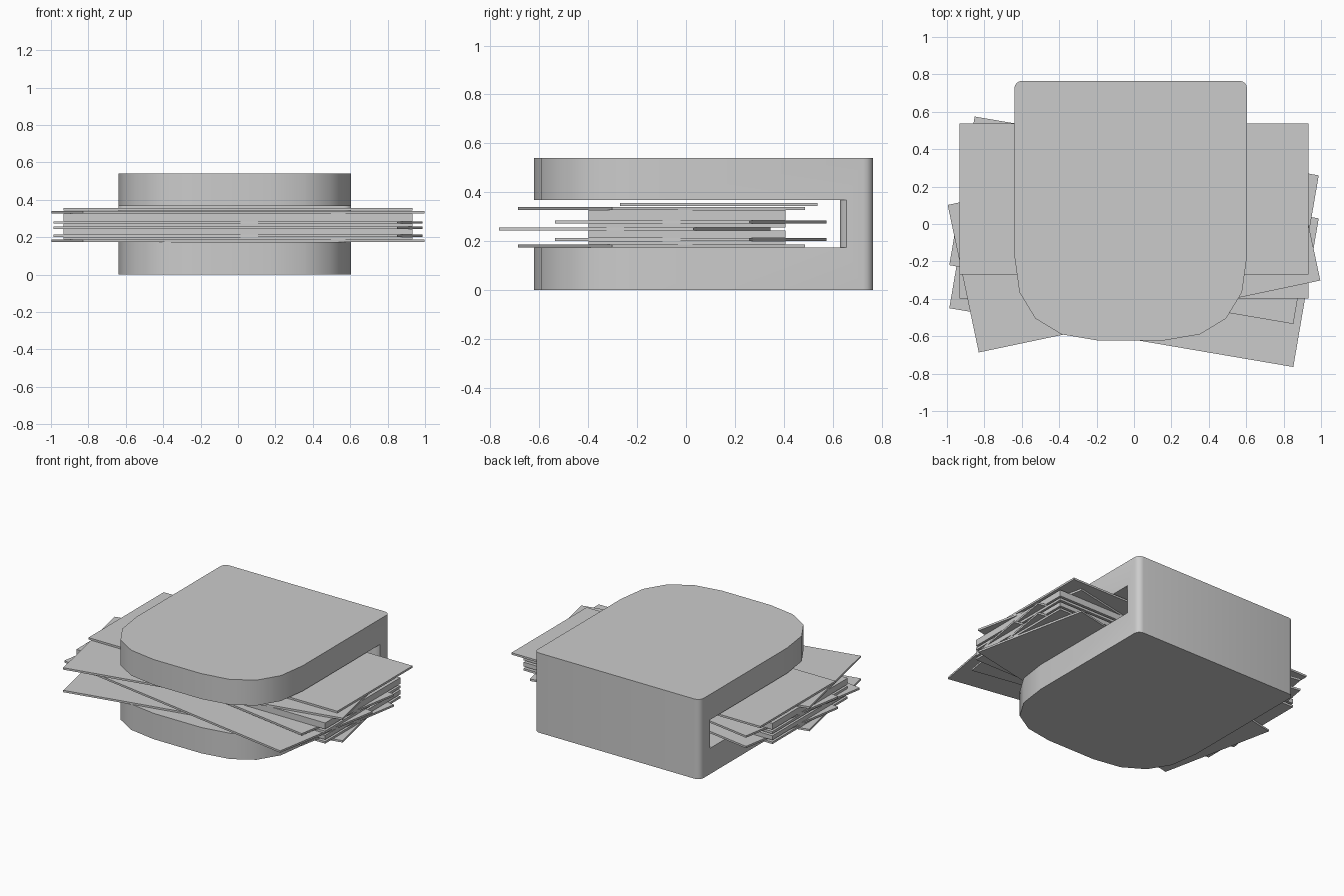
import bpy, bmesh, math
from mathutils import Matrix

if "Cube" in bpy.data.objects:
    bpy.data.objects.remove(bpy.data.objects["Cube"])

CX = -0.0175  # body centre in x


def prism(name, pts, z0, z1):
    """Extrude a plan outline (counter-clockwise) between two heights."""
    bm = bmesh.new()
    low = [bm.verts.new((x, y, z0)) for x, y in pts]
    high = [bm.verts.new((x, y, z1)) for x, y in pts]
    bm.faces.new(low[::-1])
    bm.faces.new(high)
    n = len(pts)
    for i in range(n):
        j = (i + 1) % n
        bm.faces.new((low[i], low[j], high[j], high[i]))
    me = bpy.data.meshes.new(name)
    bm.to_mesh(me)
    bm.free()
    ob = bpy.data.objects.new(name, me)
    bpy.context.collection.objects.link(ob)
    return ob


def mirrored(half):
    """Complete an outline whose right half is given front to back."""
    return [(CX + x, y) for x, y in half] + [(CX - x, y) for x, y in reversed(half)]


# clip body: rounded front, small-radius back corners
half = [(0.18, -0.622), (0.37, -0.59), (0.51, -0.505), (0.595, -0.365), (0.622, -0.17)]
half += [(0.582 + 0.04 * math.cos(a), 0.725 + 0.04 * math.sin(a))
         for a in (math.radians(d) for d in (0, 22.5, 45, 67.5, 90))]
body = prism("clip_body", mirrored(half), 0, 0.54)

# slot cutter, with softened edges on the inner back wall
slot = [(1.2, -1), (1.2, 0.656), (0.622, 0.656), (0.612, 0.642), (0.598, 0.633), (0.58, 0.63)]
cutter = prism("slot_cutter", mirrored(slot), 0.175, 0.368)
mod = body.modifiers.new("slot", 'BOOLEAN')
mod.operation = 'DIFFERENCE'
mod.solver = 'EXACT'
mod.object = cutter
bpy.context.view_layer.objects.active = body
body.select_set(True)
bpy.ops.object.modifier_apply(modifier=mod.name)
bpy.data.objects.remove(cutter)
bpy.ops.object.shade_smooth_by_angle(angle=math.radians(35))
body.select_set(False)


def sheet(name, cx, cy, angle, z0, z1):
    w, d = 0.933, 0.403
    rot = Matrix.Rotation(math.radians(angle), 2)
    pts = []
    for sx, sy in ((-1, -1), (1, -1), (1, 1), (-1, 1)):
        x = rot[0][0] * sx * w + rot[0][1] * sy * d
        y = rot[1][0] * sx * w + rot[1][1] * sy * d
        pts.append((cx + x, cy + y))
    return prism(name, pts, z0, z1)


# fanned sheets held in the slot, and the straight stacks between them
T = 0.013
sheet("top_sheet", 0, 0.134, 0, 0.344, 0.357)
for i, (cy, ang, z) in enumerate([(-0.1, 11.9, 0.327), (0.02, -9.7, 0.272), (-0.21, -9.7, 0.243),
                                  (0.02, -9.7, 0.201), (-0.1, 11.9, 0.174)]):
    sheet(f"fanned_sheet_{i}", 0, cy, ang, z, z + T)
for i, (z0, z1) in enumerate([(0.187, 0.201), (0.214, 0.243), (0.256, 0.272), (0.285, 0.327)]):
    sheet(f"straight_stack_{i}", 0, 0.004, 0, z0, z1)
